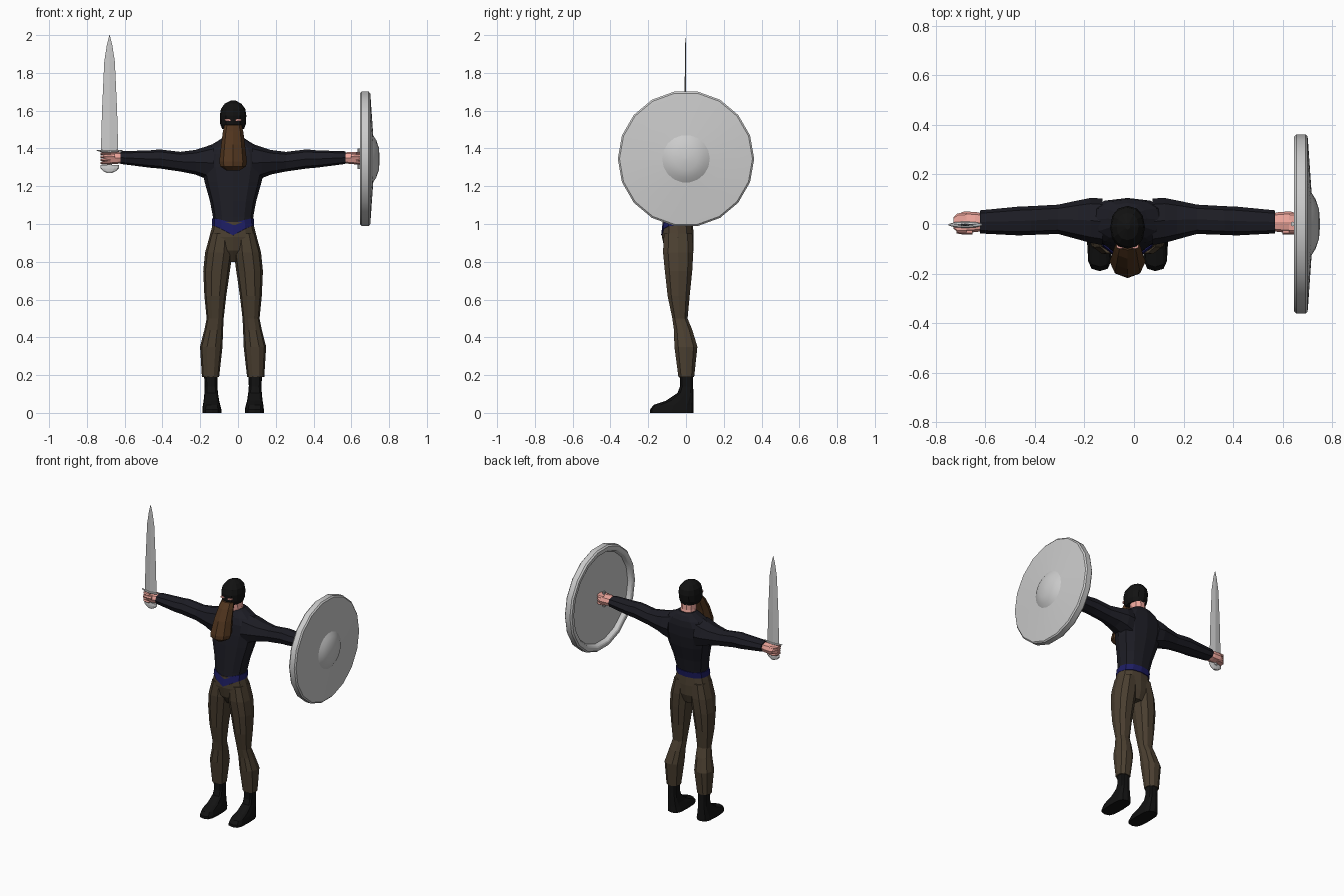
import bpy, bmesh, math

CX = -0.026   # the body's centre line


def material(name, rgb):
    m = bpy.data.materials.new(name)
    m.diffuse_color = (*rgb, 1)
    return m


SHIRT = material("shirt_cloth", (0.012, 0.012, 0.018))
BLACK = material("black_leather", (0.006, 0.006, 0.006))
PANTS = material("brown_cloth", (0.07, 0.05, 0.03))
SKIN = material("skin", (0.85, 0.38, 0.33))
HAIR = material("hair", (0.08, 0.035, 0.013))
BLUE = material("blue_cloth", (0.012, 0.012, 0.12))


def loft(name, rings, mat=None, axis='z', n=12, e=1.0, cx=CX, sides=(1,), caps=True, turn=0.0):
    """Skin rings (t, a0, a1, b0, b1) along an axis; z: a=x b=y, x: a=y b=z."""
    bm = bmesh.new()
    for s in sides:
        loops = []
        for t, a0, a1, b0, b1 in rings:
            loop = []
            for i in range(n):
                w = 2 * math.pi * i / n + turn
                c, q = math.cos(w), math.sin(w)
                c = math.copysign(abs(c) ** e, c) if abs(c) > 1e-6 else 0
                q = math.copysign(abs(q) ** e, q) if abs(q) > 1e-6 else 0
                a = (a0 + a1) / 2 + c * (a1 - a0) / 2
                b = (b0 + b1) / 2 + q * (b1 - b0) / 2
                co = (cx + s * a, b, t) if axis == 'z' else (cx + s * t, a, b)
                loop.append(bm.verts.new(co))
            loops.append(loop)
        for l0, l1 in zip(loops, loops[1:]):
            for i in range(n):
                j = (i + 1) % n
                bm.faces.new((l0[i], l0[j], l1[j], l1[i]))
        if caps:
            bm.faces.new(loops[0])
            bm.faces.new(loops[-1])
    bmesh.ops.recalc_face_normals(bm, faces=bm.faces)
    me = bpy.data.meshes.new(name)
    bm.to_mesh(me)
    bm.free()
    ob = bpy.data.objects.new(name, me)
    bpy.context.collection.objects.link(ob)
    if mat:
        me.materials.append(mat)
    return ob


def sym(*rings):
    """(t, half width, b0, b1) to a ring symmetric about the centre."""
    return [(t, -h, h, b0, b1) for t, h, b0, b1 in rings]


BOTH = (1, -1)

# torso
loft("torso", sym((0.99, .104, -.123, .036), (1.04, .107, -.118, .045), (1.12, .122, -.112, .062),
                  (1.22, .150, -.103, .09), (1.30, .168, -.094, .103), (1.37, .165, -.082, .105),
                  (1.41, .13, -.065, .10), (1.44, .08, -.042, .085), (1.455, .058, -.03, .07)),
     SHIRT, e=0.85)

# sleeves
loft("sleeves", [(.10, -.085, .103, 1.22, 1.425), (.15, -.076, .105, 1.242, 1.408),
                 (.20, -.062, .095, 1.262, 1.392), (.28, -.04, .078, 1.278, 1.382),
                 (.39, -.044, .072, 1.294, 1.395), (.44, -.046, .07, 1.298, 1.39),
                 (.595, -.038, .055, 1.318, 1.385)],
     SHIRT, axis='x', n=8, e=0.85, sides=BOTH)

# hands: palm, curled fingers and thumb
loft("palms", [(.58, -.028, .042, 1.325, 1.376), (.615, -.033, .049, 1.318, 1.382),
               (.66, -.035, .05, 1.315, 1.382), (.68, -.026, .042, 1.318, 1.378)],
     SKIN, axis='x', n=8, e=0.8, sides=BOTH)
for k in range(4):
    z = 1.315 + k * .0165
    loft("finger", [(.65, -.034, .045, z, z + .016), (.685, -.034, .043, z, z + .016),
                    (.702, -.018, .026, z + .002, z + .014)],
         SKIN, axis='x', n=8, e=0.6, sides=BOTH)
loft("thumbs", [(.625, -.042, -.02, 1.345, 1.372), (.66, -.043, -.02, 1.348, 1.37),
                (.69, -.038, -.02, 1.35, 1.366)],
     SKIN, axis='x', n=6, sides=BOTH)

# pelvis and trouser legs
loft("trouser_seat", sym((1.01, .105, -.125, .036), (.93, .126, -.127, .041),
                         (.86, .12, -.112, .04), (.80, .05, -.07, .02)), PANTS, e=0.85)
loft("trouser_legs", [(.95, .005, .12, -.12, .036), (.85, .003, .148, -.125, .042),
                      (.75, .017, .158, -.115, .036), (.62, .036, .152, -.1, .022),
                      (.50, .05, .140, -.074, .01), (.44, .053, .152, -.066, .035),
                      (.35, .056, .175, -.064, .063), (.19, .074, .165, -.042, .045)],
     PANTS, n=10, e=0.85, sides=BOTH)

# boots
loft("boots", [(.22, .082, .155, -.034, .038), (.14, .083, .15, -.032, .038),
               (.105, .08, .152, -.045, .039), (.065, .074, .156, -.105, .04),
               (.042, .068, .16, -.172, .041), (.018, .062, .163, -.19, .041),
               (0, .062, .163, -.19, .04)],
     BLACK, n=12, e=0.62, sides=BOTH)

# belt, dipping to a point in front
belt = loft("belt", sym((.99, .112, -.132, .043), (1.03, .111, -.124, .048)), BLUE, e=0.85)
for v in belt.data.vertices:
    drop = max(0, 1 - abs(v.co.x - CX) / .09)
    if v.co.y < -.05:
        v.co.z -= (.05 if v.co.z < 1.0 else .025) * drop

# neck, hood, eye slits, beard
loft("neck", sym((1.43, .056, -.04, .068), (1.47, .05, -.045, .058), (1.53, .048, -.05, .055)), SKIN, n=10)
loft("hood", sym((1.503, .058, -.085, .056), (1.53, .068, -.096, .066), (1.575, .07, -.1, .073),
                 (1.61, .064, -.09, .066), (1.637, .044, -.065, .045), (1.655, .01, -.022, .004)),
     BLACK, n=12, e=0.9)
loft("eyes", [(1.546, .012, .042, -.101, -.075), (1.551, .01, .045, -.101, -.075),
              (1.555, .016, .045, -.099, -.075)], SKIN, n=8, e=0.6, sides=BOTH)
loft("beard", sym((1.525, .045, -.105, -.05), (1.49, .054, -.14, -.05), (1.42, .063, -.182, -.07),
                  (1.33, .073, -.216, -.085), (1.305, .068, -.218, -.095), (1.283, .034, -.19, -.11)),
     HAIR, n=8)

# sword
SX = -0.68
loft("sword_blade", sym((1.38, .046, -.009, .003), (1.60, .040, -.008, .002), (1.86, .028, -.006, 0),
                        (1.95, .014, -.005, -.001), (2.0, .001, -.0035, -.0025)), n=4, cx=SX)
loft("sword_guard", [(-.068, -.006, 0, 1.388, 1.393), (-.04, -.014, .008, 1.379, 1.391),
                     (0, -.016, .01, 1.374, 1.39), (.04, -.014, .008, 1.379, 1.391),
                     (.068, -.006, 0, 1.388, 1.393)], axis='x', n=8, cx=SX)
loft("sword_grip", sym((1.30, .014, -.012, .012), (1.38, .014, -.012, .012)), n=8, cx=SX)
loft("sword_pommel", sym((1.312, .049, -.012, .006), (1.295, .049, -.014, .008),
                         (1.28, .034, -.013, .007), (1.27, .012, -.01, .004)), n=12, cx=SX)

# round shield: hollow back, rim, sloping face and boss
profile = [(.005, .68), (.31, .672), (.322, .65), (.33, .645), (.352, .645), (.361, .655), (.361, .692),
           (.352, .70), (.33, .702), (.126, .716), (.10, .732), (.06, .746), (.005, .75)]
shield = loft("shield", [(x, -r, r, 1.345 - r, 1.345 + r) for r, x in profile], axis='x', n=18, cx=0)
bpy.context.view_layer.objects.active = shield
shield.select_set(True)
bpy.ops.object.shade_smooth_by_angle(angle=math.radians(25))
loft("shield_handle", [(z, .632, .648, -.01, .01) for z in (1.29, 1.40)], n=8, cx=0)
